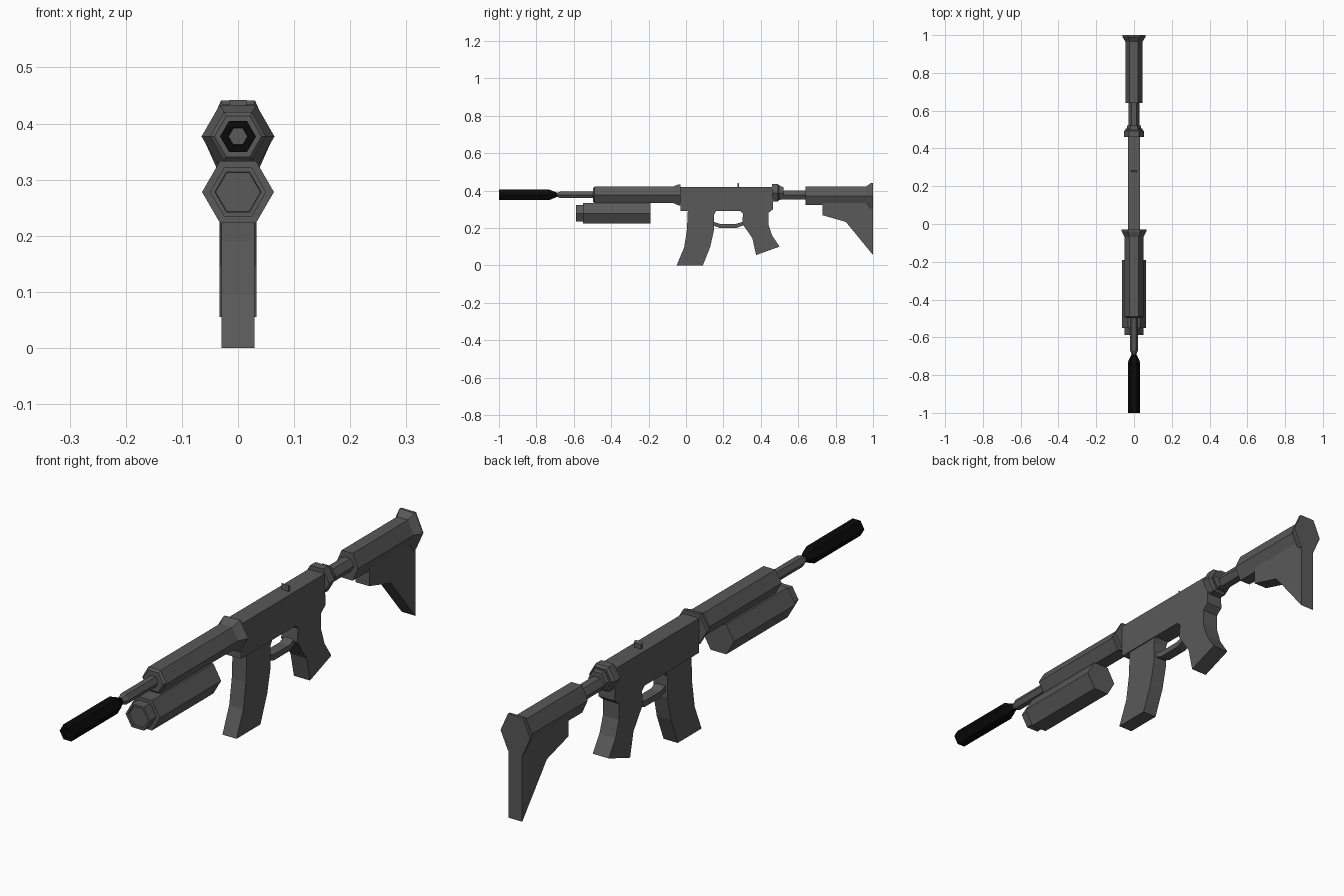
import bpy, bmesh, math

if "Cube" in bpy.data.objects:
    bpy.data.objects.remove(bpy.data.objects["Cube"])


def material(name, v):
    m = bpy.data.materials.new(name)
    m.diffuse_color = (v, v, v, 1)
    m.use_nodes = True
    m.node_tree.nodes["Principled BSDF"].inputs["Base Color"].default_value = m.diffuse_color
    return m


GREY = material("gunmetal_grey", 0.1)
BLACK = material("matte_black", 0.003)


def finish(name, bm, mat):
    bmesh.ops.recalc_face_normals(bm, faces=bm.faces)
    me = bpy.data.meshes.new(name)
    bm.to_mesh(me)
    bm.free()
    me.materials.append(mat)
    ob = bpy.data.objects.new(name, me)
    bpy.context.collection.objects.link(ob)
    return ob


def hex_loft(name, z, sections, mat=GREY, stretch=1.0):
    """Six-sided body along y, sections are (y, radius)."""
    bm = bmesh.new()
    rings = [[bm.verts.new((r * math.cos(k * math.pi / 3), y,
                            z + stretch * r * math.sin(k * math.pi / 3)))
              for k in range(6)] for y, r in sections]
    for a, b in zip(rings, rings[1:]):
        for k in range(6):
            n = (k + 1) % 6
            bm.faces.new((a[k], a[n], b[n], b[k]))
    bm.faces.new(rings[0])
    bm.faces.new(rings[-1])
    return finish(name, bm, mat)


def plate(name, outline, half, mat=GREY):
    """Side profile in (y, z) extruded across x."""
    bm = bmesh.new()
    f = bm.faces.new([bm.verts.new((-half, y, z)) for y, z in outline])
    ext = bmesh.ops.extrude_face_region(bm, geom=[f])["geom"]
    vs = [v for v in ext if isinstance(v, bmesh.types.BMVert)]
    bmesh.ops.translate(bm, verts=vs, vec=(2 * half, 0, 0))
    return finish(name, bm, mat)


AXIS = 0.377

# Muzzle tube with open bore, and the barrel behind it
hex_loft("muzzle_tube", AXIS, [(-0.95, 0.018), (-1.0, 0.018), (-1.0, 0.032),
                               (-0.73, 0.032), (-0.69, 0.013)], BLACK)
hex_loft("bore_plug", AXIS, [(-0.955, 0.017), (-0.951, 0.017)])
hex_loft("barrel", AXIS, [(-0.72, 0.012), (-0.69, 0.012), (-0.67, 0.021), (-0.49, 0.021)])

# Handguard with flared rear collar
hex_loft("handguard", AXIS, [(-0.497, 0.042), (-0.49, 0.05), (-0.07, 0.05),
                             (-0.04, 0.065), (-0.03, 0.065)])

# Tube slung under the handguard, stepped nose with shallow recess
hex_loft("under_tube", 0.278, [(-0.58, 0.040), (-0.588, 0.041), (-0.588, 0.05),
                               (-0.55, 0.05), (-0.55, 0.064), (-0.19, 0.064)])

# Receiver and grip in one profile
plate("receiver_and_grip", [
    (-0.03, 0.418), (0.463, 0.418), (0.465, 0.30), (0.44, 0.28), (0.44, 0.22),
    (0.46, 0.16), (0.50, 0.10), (0.375, 0.055), (0.355, 0.145), (0.30, 0.225),
    (0.305, 0.275), (0.29, 0.29), (-0.03, 0.29)], 0.033)

# Curved magazine
plate("magazine", [
    (0.01, 0.30), (0.005, 0.19), (-0.01, 0.095), (-0.05, 0.0), (0.09, 0.0),
    (0.13, 0.10), (0.15, 0.19), (0.15, 0.27), (0.165, 0.30)], 0.029)

# Trigger guard strip
plate("trigger_guard", [
    (0.14, 0.235), (0.18, 0.222), (0.27, 0.222), (0.31, 0.235),
    (0.31, 0.215), (0.27, 0.2), (0.18, 0.2), (0.14, 0.215)], 0.02)

# Rear sight peg
plate("rear_sight", [(0.276, 0.41), (0.276, 0.442), (0.284, 0.436), (0.284, 0.41)], 0.015)

# Stepped collar and buffer tube
hex_loft("rear_collar", 0.388, [(0.46, 0.053), (0.492, 0.053), (0.498, 0.044),
                                (0.505, 0.044), (0.505, 0.038), (0.522, 0.036)])
hex_loft("buffer_tube", AXIS, [(0.50, 0.028), (0.66, 0.028)])

# Shoulder stock: hex body flaring at the butt, with a lower fin
hex_loft("stock_body", 0.372, [(0.64, 0.045), (0.965, 0.045), (0.99, 0.061), (1.0, 0.061)],
         stretch=1.3)
plate("stock_fin", [
    (0.73, 0.345), (0.73, 0.268), (0.765, 0.258), (0.855, 0.232),
    (1.0, 0.055), (1.0, 0.345)], 0.028)
